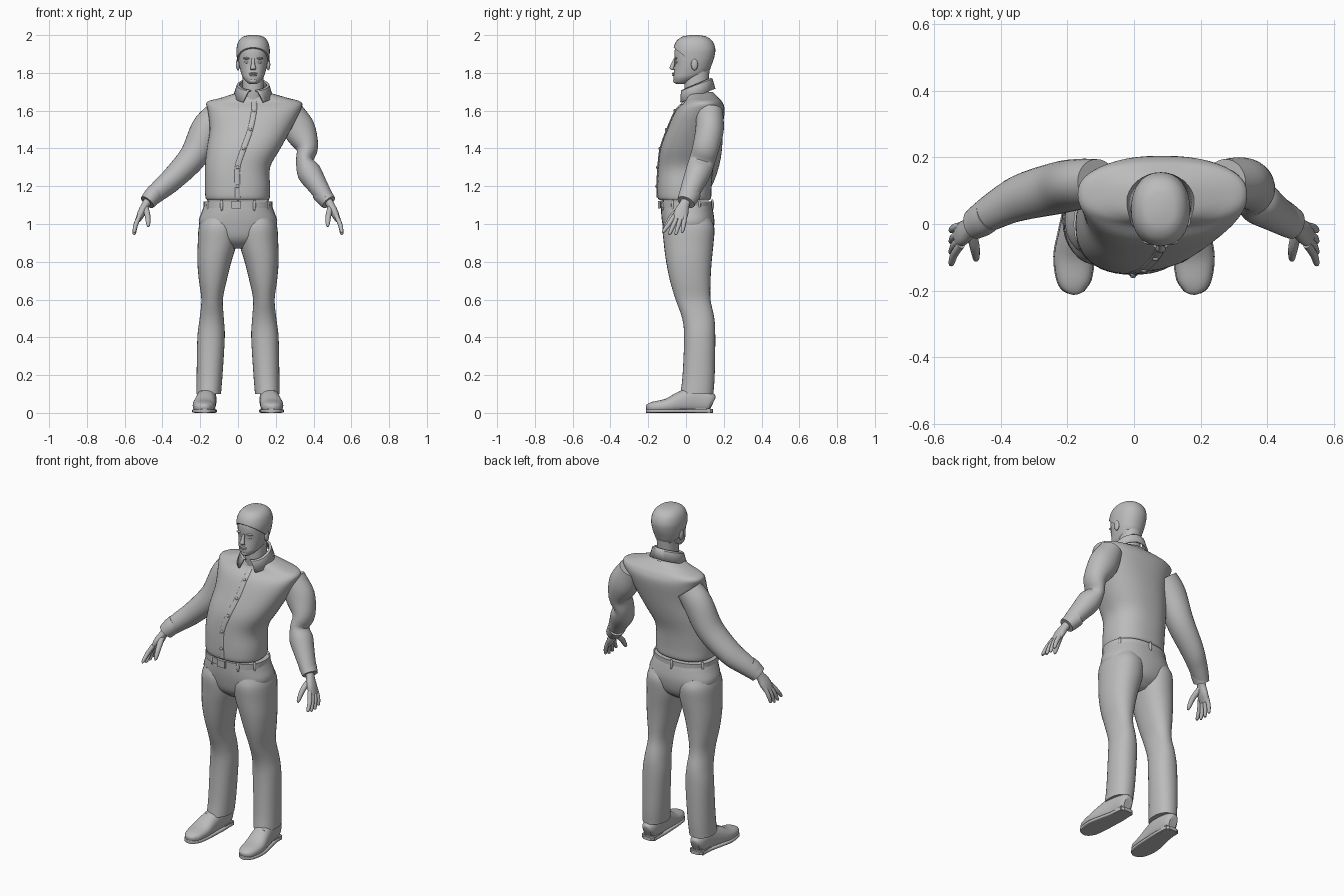
import bpy, bmesh, math
from mathutils import Vector

cube = bpy.data.objects.get("Cube")
if cube:
    bpy.data.objects.remove(cube, do_unlink=True)

grey = bpy.data.materials.new("plain grey")
grey.use_nodes = True
colour = (0.5, 0.5, 0.5, 1)
grey.diffuse_color = colour
grey.node_tree.nodes["Principled BSDF"].inputs["Base Color"].default_value = colour


def finish(name, bm, angle=40):
    """Turn a bmesh into a smooth, coloured object."""
    bmesh.ops.recalc_face_normals(bm, faces=bm.faces)
    mesh = bpy.data.meshes.new(name)
    bm.to_mesh(mesh)
    bm.free()
    obj = bpy.data.objects.new(name, mesh)
    bpy.context.collection.objects.link(obj)
    mesh.materials.append(grey)
    bpy.ops.object.select_all(action='DESELECT')
    obj.select_set(True)
    bpy.context.view_layer.objects.active = obj
    bpy.ops.object.shade_smooth_by_angle(angle=math.radians(angle))
    return obj


def smooth_path(rings, steps):
    """Catmull-Rom interpolation through the key rings."""
    keys = [Vector(r) for r in rings]
    keys = [2 * keys[0] - keys[1]] + keys + [2 * keys[-1] - keys[-2]]
    path = []
    for a, b, c, d in zip(keys, keys[1:], keys[2:], keys[3:]):
        for i in range(steps):
            t = i / steps
            path.append(0.5 * (2 * b + (c - a) * t + (2 * a - 5 * b + 4 * c - d) * t ** 2
                               + (3 * b - a - 3 * c + d) * t ** 3))
    return path + [keys[-2]]


def loft(rings, level=False, power=2.2, sides=32, steps=4, side=1):
    """Skin rings (x, y, z, radius across, radius deep); level keeps them horizontal."""
    path = smooth_path(rings, steps)
    bm = bmesh.new()
    loops = []
    for i, p in enumerate(path):
        ahead, behind = path[min(i + 1, len(path) - 1)], path[max(i - 1, 0)]
        tangent = Vector((0, 0, 1)) if level else Vector(ahead[:3]) - Vector(behind[:3])
        tangent.normalize()
        u = Vector((1, 0, 0))
        u = (u - tangent * u.dot(tangent)).normalized()
        v = tangent.cross(u)
        loop = []
        for k in range(sides):
            a = math.tau * k / sides
            c, s = math.cos(a), math.sin(a)
            c = math.copysign(abs(c) ** (2 / power), c)
            s = math.copysign(abs(s) ** (2 / power), s)
            q = Vector(p[:3]) + u * c * p[3] + v * s * p[4]
            loop.append(bm.verts.new((q.x * side, q.y, q.z)))
        loops.append(loop)
    for lower, upper in zip(loops, loops[1:]):
        for k in range(sides):
            j = (k + 1) % sides
            bm.faces.new((lower[k], lower[j], upper[j], upper[k]))
    bm.faces.new(loops[0])
    bm.faces.new(loops[-1])
    return bm


def span(z, x0, x1, y0, y1):
    """Level ring from its extents."""
    return ((x0 + x1) / 2, (y0 + y1) / 2, z, (x1 - x0) / 2, (y1 - y0) / 2)


def ball(name, loc, size):
    bm = bmesh.new()
    bmesh.ops.create_uvsphere(bm, u_segments=16, v_segments=10, radius=1)
    bmesh.ops.scale(bm, vec=size, verts=bm.verts)
    bmesh.ops.translate(bm, vec=loc, verts=bm.verts)
    return finish(name, bm)


def box(name, loc, size):
    bm = bmesh.new()
    bmesh.ops.create_cube(bm, size=1)
    bmesh.ops.scale(bm, vec=size, verts=bm.verts)
    bmesh.ops.translate(bm, vec=loc, verts=bm.verts)
    return finish(name, bm)


# Shirt body, leaning towards its left shoulder
shirt = [span(1.125, -.16, .16, -.135, .12), span(1.14, -.172, .168, -.15, .133),
         span(1.2, -.175, .17, -.152, .135), span(1.3, -.175, .17, -.147, .145),
         span(1.4, -.165, .225, -.135, .17), span(1.5, -.15, .28, -.1, .19),
         span(1.6, -.16, .33, -.055, .205), span(1.645, -.165, .335, -.01, .192),
         span(1.668, -.09, .26, .0, .172), span(1.7, .01, .15, .01, .14)]
finish("shirt_body", loft(shirt, level=True, power=2.35, sides=48))

# Button strip and buttons down the front
front = [(r[0], r[1] - r[4]) + (r[2],) for r in shirt[1:8]]
finish("button_strip", loft([(x, y, z, .014, .005) for x, y, z in front], sides=12))
for i, p in enumerate(smooth_path(front, 2)[2:11:2]):
    ball("shirt_button_%d" % i, (p.x, p.y - .005, p.z), (.009, .006, .009))

# Sleeves
right_arm = [(-.11, .125, 1.575, .075, .07), (-.165, .12, 1.5, .085, .076),
             (-.235, .107, 1.36, .075, .078), (-.345, .078, 1.24, .062, .07),
             (-.42, .04, 1.175, .052, .058), (-.475, .006, 1.125, .042, .048)]
left_arm = [(.275, .125, 1.6, .068, .07), (.325, .125, 1.5, .085, .075),
            (.365, .105, 1.405, .06, .07), (.352, .085, 1.335, .045, .068),
            (.376, .065, 1.275, .064, .068), (.42, .035, 1.205, .054, .058),
            (.468, .005, 1.13, .042, .049)]
finish("right_sleeve", loft(right_arm, power=2))
finish("left_sleeve", loft(left_arm, power=2))

# Cuffs and hands
for label, s in (("left", 1), ("right", -1)):
    cuff = [(.435, .03, 1.168, .047, .053), (.455, .015, 1.145, .047, .053),
            (.48, .0, 1.115, .042, .048)]
    finish(label + "_cuff", loft(cuff, power=2, side=s))
    palm = [(.465, .01, 1.14, .024, .028), (.487, -.008, 1.105, .021, .027),
            (.51, -.025, 1.06, .021, .038), (.53, -.035, 1.02, .014, .034)]
    finish(label + "_palm", loft(palm, side=s, sides=20))
    for k in range(4):
        base, tip = -.062 + .019 * k, -.118 + .033 * k
        drop = .01 if k in (1, 2) else 0
        finger = [(.52, base, 1.045, .012, .012), (.54, (base + tip) / 2, 1.0, .012, .012),
                  (.549, tip, .962 - drop, .009, .009), (.549, tip, .953 - drop, .003, .003)]
        finish("%s_finger_%d" % (label, k), loft(finger, side=s, sides=12, power=2))
    thumb = [(.49, -.02, 1.09, .016, .016), (.479, -.07, 1.045, .015, .015),
             (.475, -.102, .997, .01, .011), (.475, -.11, .985, .003, .003)]
    finish(label + "_thumb", loft(thumb, side=s, sides=12, power=2))

# Trousers: hips, belt, legs
hips = [span(.87, -.06, .06, -.05, .07), span(.92, -.15, .15, -.105, .13),
        span(1.0, -.207, .207, -.125, .15), span(1.07, -.19, .19, -.132, .143),
        span(1.12, -.172, .172, -.13, .13)]
finish("trouser_hips", loft(hips, level=True, power=2.3))
belt = [span(z, -.182, .182, -.138, .138) for z in (1.085, 1.12)]
finish("belt", loft(belt, level=True, power=2.3, steps=1))
box("belt_buckle", (-.01, -.141, 1.102), (.05, .014, .042))
for i, a in enumerate((-60, -28, 28, 60, 120, 180, 240)):
    a = math.radians(a)
    ball("belt_loop_%d" % i, (.183 * math.sin(a), -.139 * math.cos(a), 1.1), (.009, .009, .03))

for label, s in (("left", 1), ("right", -1)):
    leg = [span(1.03, .02, .19, -.11, .13), span(.98, .0, .208, -.124, .15),
           span(.9, .006, .213, -.118, .146), span(.8, .035, .215, -.105, .136),
           span(.7, .06, .207, -.085, .13), span(.6, .08, .194, -.055, .13),
           span(.5, .075, .203, -.02, .15), span(.4, .07, .215, -.01, .155),
           span(.2, .082, .219, -.018, .152), span(.1, .09, .221, -.03, .145)]
    finish(label + "_trouser_leg", loft(leg, level=True, side=s))
    # Shoe upper, sole, heel and laces
    shoe = [(.16, .142, .05, .025, .035), (.16, .12, .058, .04, .055),
            (.163, .04, .068, .049, .068), (.172, -.03, .056, .055, .056),
            (.18, -.1, .038, .06, .038), (.18, -.17, .03, .05, .03),
            (.177, -.2, .026, .03, .022), (.176, -.21, .024, .012, .012)]
    finish(label + "_shoe", loft(shoe, side=s, power=2.4))
    sole = [(x, y, .01, r + .003, .01) for x, y, z, r, h in shoe]
    finish(label + "_sole", loft(sole, side=s, power=5))
    box(label + "_heel", (.161 * s, .09, .012), (.085, .08, .024))
    for k in range(3):
        ball("%s_lace_%d" % (label, k), (.172 * s, -.03 - .022 * k, .11 - .013 * k),
             (.028, .005, .006))

# Neck and head
finish("neck", loft([span(1.64, .02, .14, .0, .13), span(1.72, .024, .136, -.008, .118),
                     span(1.82, .025, .135, .0, .125)], level=True))
skull = [(1.742, .02, -.052, -.005), (1.752, .035, -.062, .02), (1.775, .054, -.067, .07),
         (1.8, .064, -.065, .112), (1.84, .074, -.06, .13), (1.88, .079, -.062, .143),
         (1.92, .08, -.06, .147), (1.96, .069, -.044, .132), (1.984, .045, -.012, .1),
         (1.992, .012, .03, .06)]
finish("head", loft([span(z, .08 - w, .08 + w, a, b) for z, w, a, b in skull], level=True))

# Hair: a slightly larger skull cut along a sloping hairline
hair = loft([span(z + .008, .072 - w, .088 + w, a - .007, b + .008) for z, w, a, b in skull],
            level=True)
bmesh.ops.bisect_plane(hair, geom=hair.verts[:] + hair.edges[:] + hair.faces[:],
                       plane_co=(0, -.06, 1.93), plane_no=(0, .15, .19), clear_inner=True)
bmesh.ops.holes_fill(hair, edges=[e for e in hair.edges if e.is_boundary])
finish("hair", hair)

# Face
finish("nose", loft([(.08, -.06, 1.875, .008, .006), (.08, -.068, 1.85, .009, .01),
                     (.08, -.075, 1.825, .015, .012), (.08, -.066, 1.814, .012, .006)],
                    level=True, sides=16, power=2))
ball("upper_lip", (.08, -.066, 1.797, ), (.023, .008, .005))
ball("lower_lip", (.08, -.065, 1.788), (.02, .008, .006))
ball("chin", (.08, -.054, 1.758), (.022, .014, .014))
for label, s in (("left", 1), ("right", -1)):
    ball(label + "_eye", (.08 + .031 * s, -.049, 1.857), (.014, .008, .007))
    ball(label + "_brow", (.08 + .032 * s, -.053, 1.877), (.021, .009, .006))
    ball(label + "_ear", (.08 + .08 * s, .045, 1.845), (.011, .018, .032))

# Shirt collar: an open folded band with two front points
bm = bmesh.new()
segments = 28
rows = []
for opening, rx, ry, low, rise in ((10, .072, .075, 1.705, .065), (18, .082, .082, 1.7, .065),
                                   (32, .1, .096, 1.638, .077)):
    row = []
    for i in range(segments + 1):
        a = math.radians(opening + (360 - 2 * opening) * i / segments)
        back = (1 - math.cos(a)) / 2
        row.append(bm.verts.new((.08 + rx * math.sin(a), .055 - ry * math.cos(a),
                                 low + rise * back)))
    rows.append(row)
for upper, lower in zip(rows, rows[1:]):
    for i in range(segments):
        bm.faces.new((upper[i], upper[i + 1], lower[i + 1], lower[i]))
collar = finish("shirt_collar", bm)
thickness = collar.modifiers.new("thickness", 'SOLIDIFY')
thickness.thickness = .01
thickness.offset = 0
